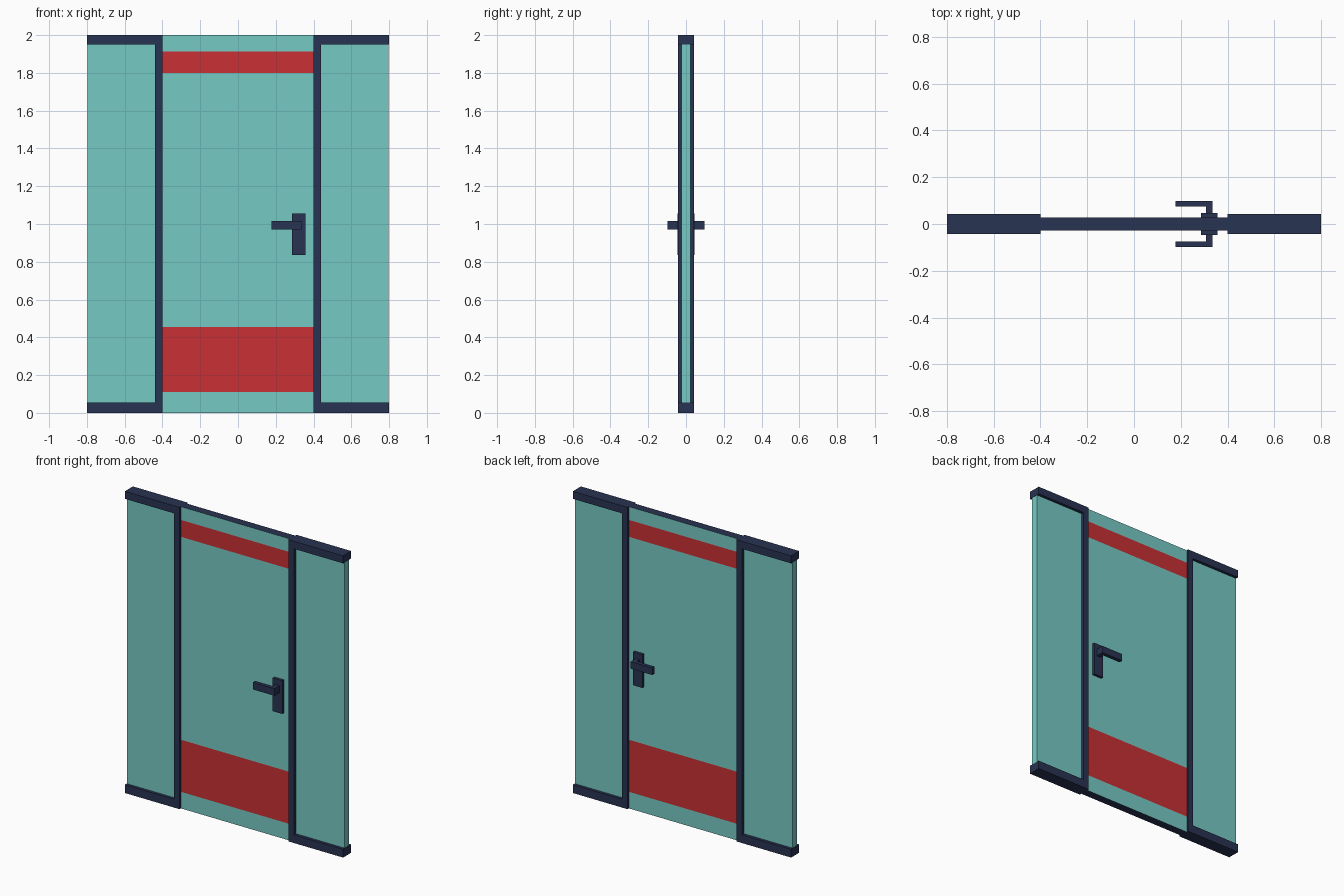
import bpy, bmesh
from mathutils import Vector

if "Cube" in bpy.data.objects:
    bpy.data.objects.remove(bpy.data.objects["Cube"])


def material(name, rgb):
    m = bpy.data.materials.new(name)
    m.diffuse_color = (*rgb, 1)
    m.use_nodes = True
    m.node_tree.nodes["Principled BSDF"].inputs["Base Color"].default_value = m.diffuse_color
    return m


NAVY = material("navy_metal", (0.022, 0.033, 0.085))
TEAL = material("teal_glass", (0.18, 0.59, 0.55))
RED = material("red_band", (0.58, 0.03, 0.035))


def finish(name, bm, mats, mirror=None):
    """Turn a bmesh into an object, optionally mirrored across world axes."""
    bmesh.ops.recalc_face_normals(bm, faces=bm.faces)
    me = bpy.data.meshes.new(name)
    bm.to_mesh(me)
    bm.free()
    for m in mats:
        me.materials.append(m)
    ob = bpy.data.objects.new(name, me)
    bpy.context.collection.objects.link(ob)
    if mirror:
        mod = ob.modifiers.new("mirror", 'MIRROR')
        mod.use_axis = [a in mirror for a in "xyz"]
        mod.use_mirror_merge = False
    return ob


def prism(points, depth):
    """Extrude a closed outline of 3D points along a vector."""
    bm = bmesh.new()
    face = bm.faces.new([bm.verts.new(p) for p in points])
    ext = bmesh.ops.extrude_face_region(bm, geom=[face], use_keep_orig=True)
    moved = [g for g in ext["geom"] if isinstance(g, bmesh.types.BMVert)]
    bmesh.ops.translate(bm, verts=moved, vec=Vector(depth))
    return bm


def box(x0, x1, y0, y1, z0, z1):
    return prism([(x0, y0, z0), (x1, y0, z0), (x1, y0, z1), (x0, y0, z1)],
                 (0, y1 - y0, 0))


# Side frames: C-shaped, upright beside the door with top and bottom rails
FY = 0.042
outline = [(0.4, 0), (0.8, 0), (0.8, 0.055), (0.44, 0.055),
           (0.44, 1.95), (0.8, 1.95), (0.8, 2), (0.4, 2)]
finish("side_frame", prism([(x, -FY, z) for x, z in outline], (0, 2 * FY, 0)),
       [NAVY], "x")

# Side glass panes
finish("side_glass", box(0.44, 0.798, -0.023, 0.023, 0.055, 1.95), [TEAL], "x")

# Door leaf: sliced into bands, dark on its thin edges
door = box(-0.4, 0.4, -0.028, 0.028, 0, 2)
for z in (0.11, 0.455, 1.8, 1.912):
    bmesh.ops.bisect_plane(door, geom=door.verts[:] + door.edges[:] + door.faces[:],
                           plane_co=(0, 0, z), plane_no=(0, 0, 1))
door.normal_update()
for f in door.faces:
    z = f.calc_center_median().z
    if abs(f.normal.y) < 0.5:
        f.material_index = 2
    elif 0.11 < z < 0.455 or 1.8 < z < 1.912:
        f.material_index = 1
finish("door_leaf", door, [TEAL, RED, NAVY])

# Handle plates and L-shaped levers on both faces
finish("handle_plate", box(0.287, 0.357, -0.046, -0.028, 0.835, 1.055), [NAVY], "y")
lever = [(0.307, -0.046), (0.307, -0.074), (0.178, -0.074),
         (0.178, -0.099), (0.336, -0.099), (0.336, -0.046)]
finish("handle_lever", prism([(x, y, 0.97) for x, y in lever], (0, 0, 0.047)),
       [NAVY], "y")
